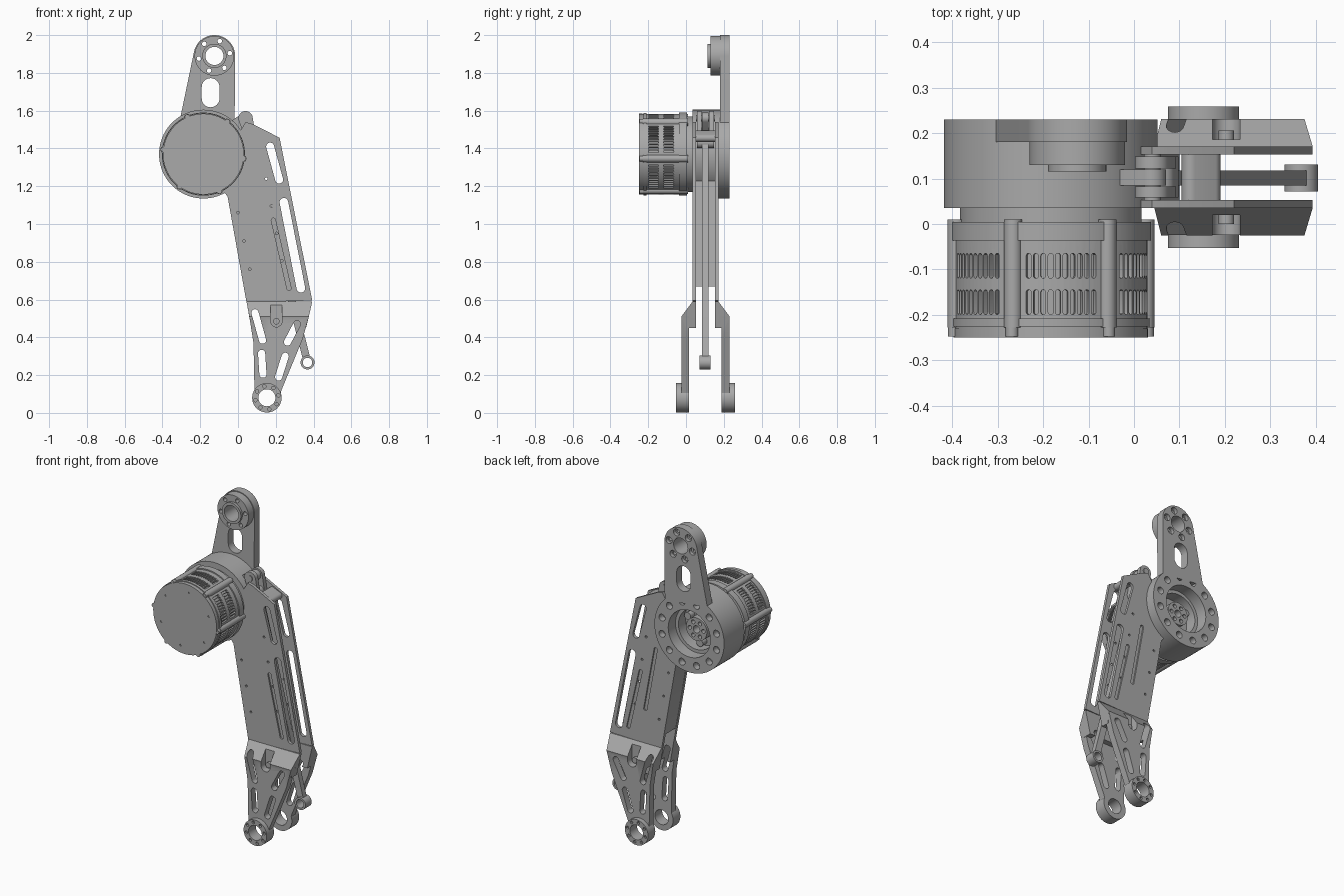
import bpy, bmesh, math
from mathutils import Vector, Matrix
from mathutils.geometry import convex_hull_2d

if "Cube" in bpy.data.objects:
    bpy.data.objects.remove(bpy.data.objects["Cube"])

COLOUR = (0.4, 0.4, 0.4, 1)
grey = bpy.data.materials.new("machined_grey")
grey.use_nodes = True
grey.diffuse_color = COLOUR
grey.node_tree.nodes["Principled BSDF"].inputs["Base Color"].default_value = COLOUR

MOTOR = (-0.183, 1.37)
TOP = (-0.125, 1.89)
KNEE = (0.153, 0.08)
CRANK = (0.04, 1.56)
ROD_END = (0.368, 0.267)
MID = 0.103            # middle plane of the thigh


def outline(*discs, n=32):
    """Convex outline wrapped round discs (x, z, radius)."""
    pts = []
    for x, z, r in discs:
        k = n if r else 1
        pts += [Vector((x + r * math.cos(math.tau * i / k), z + r * math.sin(math.tau * i / k)))
                if r else Vector((x, z)) for i in range(k)]
    return [pts[i] for i in convex_hull_2d(pts)]


def circle(c, r, n=32):
    return [(c[0] + r * math.cos(math.tau * i / n), c[1] + r * math.sin(math.tau * i / n))
            for i in range(n)]


def ring(c, radius, r, count, start=0, n=16):
    """Outlines of small circles spaced round a centre."""
    angles = [math.radians(start) + math.tau * i / count for i in range(count)]
    return [circle((c[0] + radius * math.cos(a), c[1] + radius * math.sin(a)), r, n) for a in angles]


def add_prism(bm, pts, y0, y1, mat=None):
    """Extrude an x-z outline along y, optionally moved by a matrix."""
    mat = mat or Matrix()
    a, b = [[bm.verts.new(mat @ Vector((p[0], y, p[1]))) for p in pts] for y in (y0, y1)]
    faces = [bm.faces.new(a), bm.faces.new(b[::-1])]
    for i in range(len(a)):
        j = (i + 1) % len(a)
        faces.append(bm.faces.new((a[j], a[i], b[i], b[j])))
    bmesh.ops.recalc_face_normals(bm, faces=faces)


def finish(bm, name):
    mesh = bpy.data.meshes.new(name)
    bm.to_mesh(mesh)
    bm.free()
    mesh.materials.append(grey)
    obj = bpy.data.objects.new(name, mesh)
    bpy.context.collection.objects.link(obj)
    return obj


def solid(name, *prisms):
    bm = bmesh.new()
    for p in prisms:
        add_prism(bm, *p)
    return finish(bm, name)


def boolean(obj, other, operation="DIFFERENCE"):
    mod = obj.modifiers.new("cut", "BOOLEAN")
    mod.operation, mod.object, mod.solver = operation, other, "EXACT"
    bpy.context.view_layer.objects.active = obj
    bpy.ops.object.modifier_apply(modifier=mod.name)
    bpy.data.objects.remove(other)


def cut(obj, *prisms):
    boolean(obj, solid("cutter", *prisms))


# Motor body with vented panels
motor = solid("motor_body", (circle(MOTOR, 0.213, 96), -0.235, 0.0))
slots = []
for panel in range(6):
    for k in range(10):
        a = math.radians(23.5 + 60 * panel + (k - 4.5) * 4.4)
        mat = Matrix(((-math.sin(a), math.cos(a), 0, MOTOR[0]), (0, 0, 1, 0),
                      (math.cos(a), math.sin(a), 0, MOTOR[1]), (0, 0, 0, 1)))
        for y in (-0.092, -0.172):
            slots.append((outline((0, y - 0.022, 0.0055), (0, y + 0.022, 0.0055), n=12), 0.2, 0.24, mat))
cut(motor, *slots)
solid("motor_front_rim", (circle(MOTOR, 0.218, 96), -0.226, -0.208))
solid("motor_rear_rim", (circle(MOTOR, 0.22, 96), -0.036, 0.004))
solid("motor_neck", (circle(MOTOR, 0.2, 64), -0.01, 0.05))
cap = solid("motor_cap", (circle(MOTOR, 0.214, 96), -0.25, -0.23))
cut(cap, *[(p, -0.3, -0.244) for p in ring(MOTOR, 0.17, 0.006, 6, 20, 10)])
solid("motor_lugs", *[(p, -0.228, 0.01) for p in ring(MOTOR, 0.209, 0.02, 6, -6.5)])
solid("motor_screws", *[(p, -0.247, -0.22) for p in ring(MOTOR, 0.214, 0.014, 6, -6.5)])

# Rear gear housing with open bore and bolt circle
housing = solid("gear_housing", (circle(MOTOR, 0.235, 96), 0.035, 0.23))
cut(housing, (circle(MOTOR, 0.142, 64), 0.09, 0.3))
cut(housing, *[(p, 0.19, 0.3) for p in ring(MOTOR, 0.19, 0.021, 12, 15)])
step = solid("bore_step", (circle(MOTOR, 0.145, 64), 0.085, 0.16))
cut(step, (circle(MOTOR, 0.122, 64), 0.0, 0.3))
hub = solid("output_hub", (circle(MOTOR, 0.07, 48), 0.08, 0.16))
cut(hub, (circle(MOTOR, 0.022), 0.1, 0.3), *[(p, 0.12, 0.3) for p in ring(MOTOR, 0.046, 0.012, 6)])
solid("planet_pins", *[(p, 0.08, 0.13) for p in ring(MOTOR, 0.095, 0.022, 3, 30)])

# Upper hanger arm and its pivot boss
arm = solid("hanger_arm", (outline((*TOP, 0.11), (-0.305, 1.565, 0), (-0.018, 1.53, 0), n=64), 0.18, 0.23))
cut(arm, (outline((-0.145, 1.665, 0.047), (-0.145, 1.725, 0.047)), 0.1, 0.3), (circle(TOP, 0.048), 0.1, 0.3),
    *[(p, 0.1, 0.3) for p in ring(TOP, 0.083, 0.012, 6, 10)])
cut(arm, *[(p, 0.208, 0.3) for p in ring(TOP, 0.08, 0.021, 6, 10)])
boss = solid("hanger_boss", (circle(TOP, 0.105, 64), 0.13, 0.181))
cut(boss, (circle(TOP, 0.048), 0.0, 0.3), *[(p, 0.0, 0.3) for p in ring(TOP, 0.083, 0.012, 6, 10)])
collar = solid("hanger_collar", (circle(TOP, 0.064, 48), 0.115, 0.132))
cut(collar, (circle(TOP, 0.048), 0.0, 0.3))

# Thigh plates and knee forks, one set each side of the middle plane
THIGH = [(-0.09, 1.19), (-0.055, 1.145), (0.045, 0.585), (0.393, 0.595), (0.22, 1.457),
         (0.075, 1.53), (0.04, 1.54), (0.0, 1.47), (0.02, 1.37)]
FORK = [(0.06, 0.51), (0.082, 0.37), (0.088, 0.08), (0.22, 0.08), (0.23, 0.12), (0.342, 0.39), (0.375, 0.51)]
# Bridge section as rows of (z, y, left x, right x)
BRIDGE = [(0.59, 0.035, 0.045, 0.393), (0.59, 0.052, 0.045, 0.393), (0.45, 0.052, 0.07, 0.36),
          (0.45, 0.0, 0.07, 0.36), (0.51, -0.025, 0.06, 0.375)]


def capsule(x0, z0, x1, z1, r):
    return outline((x0, z0, r), (x1, z1, r), n=24)


for side in ("front", "back"):
    def fy(y):
        return y if side == "front" else 2 * MID - y

    plate = solid(side + "_thigh_plate", (THIGH, fy(0.035), fy(0.053)))
    far = (fy(-0.2), fy(0.1))
    holes = [capsule(0.17, 1.41, 0.218, 1.235, 0.021), capsule(0.243, 1.115, 0.333, 0.66, 0.023)]
    holes += [circle((0.0 + 0.031 * i, 1.06 - 0.15 * i), 0.007, 10) for i in range(3)]
    holes += [circle((0.15 + 0.027 * i, 1.24 - 0.145 * i), 0.007, 10) for i in range(4)]
    cut(plate, *[(p, *far) for p in holes])
    grooves = [capsule(0.187, 1.02, 0.27, 0.66, 0.011)]
    if side == "back":
        grooves.append(capsule(0.085, 1.18, 0.155, 0.8, 0.011))
    cut(plate, *[(p, fy(-0.2), fy(0.044)) for p in grooves])

    # Sloping bridge joined to the tapered fork
    bm = bmesh.new()
    for z, y, xl, xr in BRIDGE:
        bm.verts.new((xl, fy(y), z))
        bm.verts.new((xr, fy(y), z))
    bmesh.ops.convex_hull(bm, input=bm.verts)
    bmesh.ops.recalc_face_normals(bm, faces=bm.faces)
    bridge = finish(bm, "bridge")
    fork = solid(side + "_knee_fork", (FORK, fy(-0.0245), fy(0.017)))
    boolean(fork, bridge, "UNION")
    cut(fork, (circle(KNEE, 0.06), *far),
        *[(p, *far) for p in (capsule(0.09, 0.53, 0.13, 0.385, 0.019), capsule(0.312, 0.47, 0.262, 0.375, 0.019),
                              capsule(0.125, 0.315, 0.132, 0.205, 0.019), capsule(0.25, 0.3, 0.215, 0.19, 0.019))])
    cut(fork, (capsule(0.203, 0.485, 0.203, 0.61, 0.03), fy(-0.2), fy(0.02)))
    solid(side + "_fork_peg", (circle((0.203, 0.485), 0.017, 20), fy(0.0), fy(0.03)))

    # Knee bearing ring
    knee = solid(side + "_knee_bearing", (circle(KNEE, 0.078, 48), fy(-0.053), fy(0.017)))
    cut(knee, (circle(KNEE, 0.045), *far))
    cut(knee, *[(p, fy(-0.2), fy(-0.04)) for p in ring(KNEE, 0.062, 0.009, 8, 12, 12)])

# Web and spacer between the plates
solid("thigh_web", ([(-0.09, 1.19), (-0.053, 1.145), (0.032, 0.67), (0.1, 0.67), (0.02, 1.12), (0.0, 1.26)],
                    0.05, 0.156))
solid("thigh_spacer", (capsule(0.125, 1.475, 0.17, 1.455, 0.02), 0.05, 0.156))

# Crank arm, clevis and push rod
solid("crank_arm", (outline((-0.06, 1.47, 0.05), (*CRANK, 0.03)), 0.085, 0.12))
CLEVIS = outline((*CRANK, 0.038), (0.062, 1.475, 0.03))
solid("rod_clevis", (CLEVIS, 0.058, 0.083), (CLEVIS, 0.122, 0.148),
      (capsule(0.062, 1.47, 0.07, 1.43, 0.028), 0.058, 0.148))
solid("clevis_pin", (circle(CRANK, 0.018, 20), 0.052, 0.154))
rod = solid("push_rod", (outline((0.065, 1.46, 0.02), (*ROD_END, 0.02)), 0.085, 0.118))
cut(rod, (circle(ROD_END, 0.03), 0.0, 0.2))
eye = solid("push_rod_eye", (circle(ROD_END, 0.037), 0.072, 0.131))
cut(eye, (circle(ROD_END, 0.025), 0.0, 0.2))

# Smooth the round walls, keep machined edges crisp
bpy.ops.object.select_all(action="DESELECT")
for obj in bpy.context.scene.objects:
    if obj.type == "MESH" and grey.name in obj.data.materials:
        obj.select_set(True)
        bpy.context.view_layer.objects.active = obj
bpy.ops.object.shade_smooth_by_angle(angle=math.radians(30))
